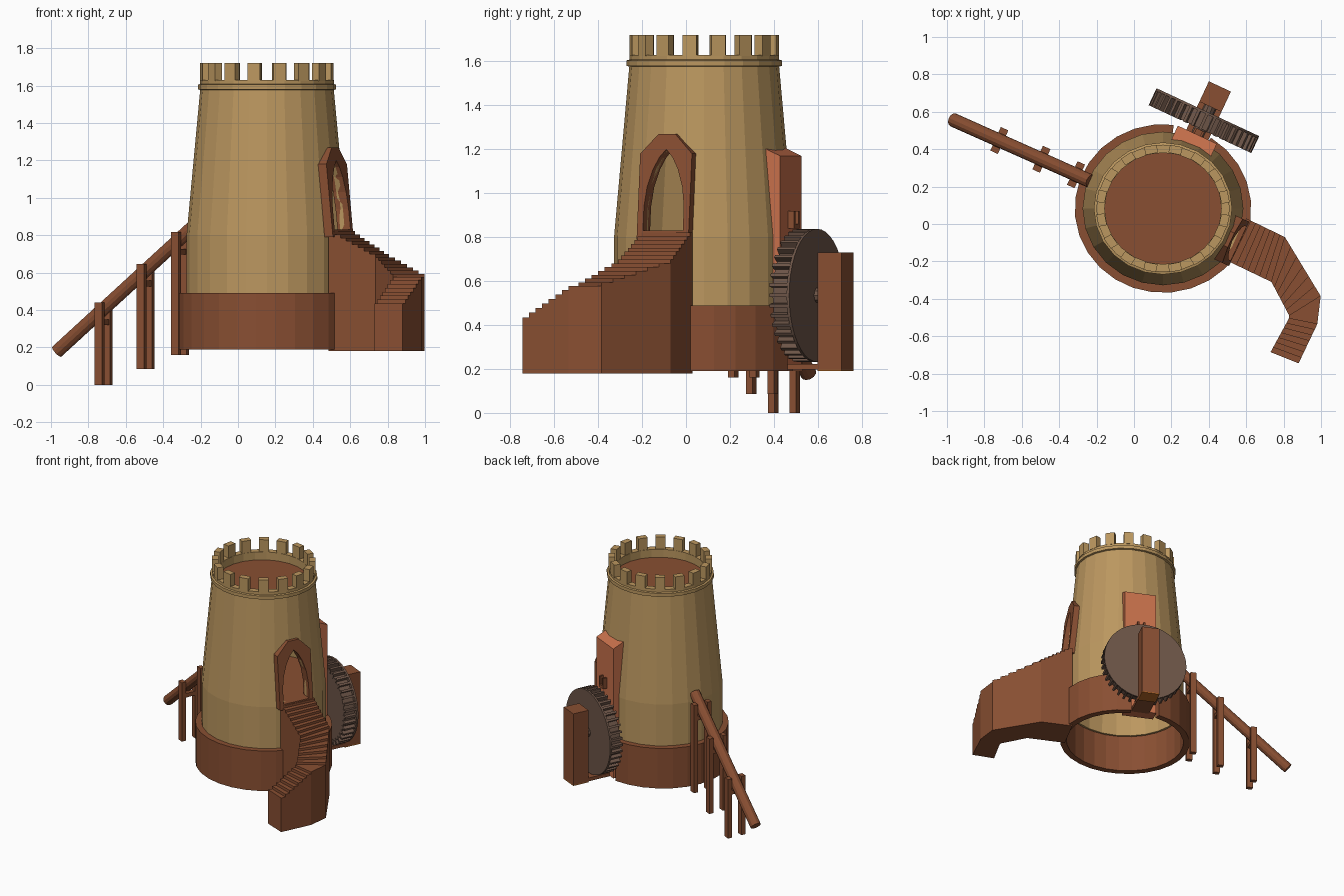
import bpy, bmesh, math
from mathutils import Matrix, Vector

if "Cube" in bpy.data.objects:
    bpy.data.objects.remove(bpy.data.objects["Cube"])

def material(name, r, g, b):
    m = bpy.data.materials.new(name)
    m.diffuse_color = (r, g, b, 1)
    m.use_nodes = True
    m.node_tree.nodes["Principled BSDF"].inputs["Base Color"].default_value = m.diffuse_color
    return m

TAN = material("tan_stone", 0.50, 0.31, 0.115)
BROWN = material("red_brown", 0.25, 0.078, 0.032)
SALMON = material("salmon_brick", 0.58, 0.165, 0.072)
DARK = material("dark_wood", 0.155, 0.092, 0.065)
ORANGE = material("orange_wood", 0.50, 0.15, 0.02)

CENTRE = Matrix.Translation((0.155, 0.083, 0))
ROUND = CENTRE @ Matrix.Diagonal((1, 0.955, 1, 1))    # slightly oval tower

def side(deg, base=CENTRE):
    """Local frame: x points away from the tower, y sideways."""
    return base @ Matrix.Rotation(math.radians(deg), 4, 'Z')

WHEEL, DOOR = side(65), side(-25)

def make(name, verts, faces, mat, mtx=Matrix()):
    me = bpy.data.meshes.new(name)
    me.from_pydata([mtx @ Vector(v) for v in verts], [], faces)
    bm = bmesh.new()
    bm.from_mesh(me)
    bmesh.ops.recalc_face_normals(bm, faces=bm.faces)
    bm.to_mesh(me)
    bm.free()
    me.materials.append(mat)
    ob = bpy.data.objects.new(name, me)
    bpy.context.collection.objects.link(ob)
    return ob

def loft(name, rings, mat, mtx=Matrix(), loop=False):
    """Skin a list of equal rings; capped unless it loops."""
    n, k = len(rings[0]), len(rings)
    verts = [p for r in rings for p in r]
    faces = []
    for i in range(k if loop else k - 1):
        a, b = i * n, (i + 1) % k * n
        faces += [(a + j, a + (j + 1) % n, b + (j + 1) % n, b + j) for j in range(n)]
    if not loop:
        faces += [tuple(range(n)), tuple(range((k - 1) * n, k * n))]
    return make(name, verts, faces, mat, mtx)

def lathe(name, profile, segs, mat, a0=0.0, sweep=360.0, mtx=ROUND):
    full = sweep >= 360
    rings = []
    for i in range(segs if full else segs + 1):
        a = math.radians(a0 + sweep * i / segs)
        rings.append([(r * math.cos(a), r * math.sin(a), z) for r, z in profile])
    return loft(name, rings, mat, mtx, full)

def box(name, x, y, z, mat, mtx=Matrix(), drop=0.0):
    """Box from ranges; drop lowers the top at the far x side."""
    rings = [[(px, y[0], z[0]), (px, y[1], z[0]), (px, y[1], z[1] - d), (px, y[0], z[1] - d)]
             for px, d in ((x[0], 0), (x[1], drop))]
    return loft(name, rings, mat, mtx)

def disc(name, r, x0, x1, z, segs, mat, mtx):
    """Cylinder lying along local x."""
    rings = [[(x, r * math.cos(2 * math.pi * i / segs), z + r * math.sin(2 * math.pi * i / segs))
              for i in range(segs)] for x in (x0, x1)]
    return loft(name, rings, mat, mtx)

# tower shell, hollow and open below
tower = lathe("tower_wall", [(0.43, 0.47), (0.43, 0.80), (0.357, 1.58), (0.357, 1.63),
                             (0.312, 1.63), (0.312, 1.54), (0.33, 1.52), (0.405, 0.80), (0.41, 0.47)], 24, TAN)
lathe("tower_collar", [(0.35, 1.575), (0.37, 1.58), (0.37, 1.605), (0.35, 1.61)], 24, TAN)
for name, r, z0, z1 in (("roof_floor", 0.318, 1.545, 1.57), ("inner_floor", 0.407, 0.80, 0.83)):
    loft(name, [[(r * math.cos(i * math.pi / 12), r * math.sin(i * math.pi / 12), z) for i in range(24)]
                for z in (z0, z1)], BROWN, ROUND)
for i in range(16):
    box("battlement", (0.312, 0.357), (-0.034, 0.034), (1.625, 1.72), TAN, side(i * 22.5 + 11, ROUND))

# base ring with a gap at the wheel
lathe("base_ring", [(0.425, 0.19), (0.472, 0.19), (0.472, 0.49), (0.425, 0.49)], 26, BROWN, 83, 334)

# door frame and pointed opening
def prism(name, half, r0, r1, lean, mat):
    outline = half + [(-t, z) for t, z in reversed(half) if t > 0]
    rings = [[(r - lean * (z - 0.82), t, z) for t, z in outline] for r in (r0, r1)]
    return loft(name, rings, mat, DOOR)

frame = prism("door_frame", [(0.13, 0.79), (0.13, 1.18), (0.042, 1.27)], 0.37, 0.447, 0.1, BROWN)
cutter = prism("door_cutter", [(0.1, 0.83), (0.1, 0.94), (0.088, 1.03), (0.062, 1.11), (0.032, 1.165), (0, 1.2)],
               0.25, 0.6, 0, BROWN)
for ob in (tower, frame):
    mod = ob.modifiers.new("doorway", 'BOOLEAN')
    mod.object = cutter
    mod.operation = 'DIFFERENCE'
    mod.solver = 'EXACT'
    bpy.context.view_layer.objects.active = ob
    bpy.ops.object.modifier_apply(modifier=mod.name)
bpy.data.objects.remove(cutter)

# curved stair: outer point, inner point, height, steps to the next row
rows = [((0.60, 0.03), (0.485, -0.19), 0.83, 8),
        ((0.807, -0.07), (0.735, -0.31), 0.69, 6),
        ((0.998, -0.385), (0.83, -0.49), 0.585, 1),
        ((0.98, -0.535), (0.828, -0.505), 0.57, 7),
        ((0.88, -0.745), (0.73, -0.685), 0.425, 0)]
steps = []
for (o0, i0, z0, n), (o1, i1, z1, _) in zip(rows, rows[1:]):
    for s in range(n):
        mix = lambda p, q, f: Vector(p).lerp(Vector(q), f)
        steps.append((mix(o0, o1, s / n), mix(i0, i1, s / n), mix(o0, o1, (s + 1) / n),
                      mix(i0, i1, (s + 1) / n), z0 + (z1 - z0) * (s + 0.5) / n))
verts, faces = [], []
def quad(*pts):
    faces.append(tuple(range(len(verts), len(verts) + 4)))
    verts.extend((p.x, p.y, z) for p, z in pts)
LOW = 0.18
for k, (oa, ia, ob_, ib, z) in enumerate(steps):
    below = steps[k + 1][4] if k + 1 < len(steps) else LOW
    quad((oa, z), (ia, z), (ib, z), (ob_, z))
    quad((ob_, z), (ib, z), (ib, below), (ob_, below))
    quad((oa, LOW), (oa, z), (ob_, z), (ob_, LOW))
    quad((ia, z), (ia, LOW), (ib, LOW), (ib, z))
    quad((oa, LOW), (ob_, LOW), (ib, LOW), (ia, LOW))
make("stair", verts, faces, BROWN)

# mill chimney with sloping top and a small spout
box("mill_chimney", (0.345, 0.435), (-0.115, 0.115), (0.20, 1.21), SALMON, WHEEL, 0.04)
for y in (-0.028, 0.016):
    box("spout_cheek", (0.43, 0.465), (y, y + 0.012), (0.84, 0.92), BROWN, WHEEL)
box("spout_floor", (0.43, 0.465), (-0.028, 0.028), (0.84, 0.86), BROWN, WHEEL)

# water wheel, axle and stand
HUB = 0.535
disc("wheel_drum", 0.275, 0.472, 0.56, HUB, 40, DARK, WHEEL)
disc("wheel_face", 0.303, 0.555, 0.568, HUB, 40, DARK, WHEEL)
disc("wheel_axle", 0.035, 0.42, 0.62, HUB, 10, DARK, WHEEL)
for i in range(40):
    spin = WHEEL @ Matrix.Translation((0, 0, HUB)) @ Matrix.Rotation(i * math.pi / 20, 4, 'X')
    box("wheel_paddle", (0.468, 0.557), (-0.008, 0.008), (0.26, 0.303), DARK, spin)
box("wheel_stand", (0.60, 0.72), (-0.065, 0.065), (0.197, 0.73), BROWN, WHEEL)
box("stand_foot", (0.42, 0.61), (-0.065, 0.065), (0.197, 0.222), BROWN, WHEEL)
box("stand_sole", (0.60, 0.72), (-0.065, 0.065), (0.19, 0.197), ORANGE, WHEEL)

# sloping pipe and its paired posts
p0, p1 = Vector((-0.968, 0.557, 0.178)), Vector((-0.23, 0.228, 0.855))
axis = p1 - p0
pipe = Matrix.Translation(p0) @ axis.to_track_quat('X', 'Z').to_matrix().to_4x4()
disc("water_pipe", 0.037, 0, axis.length, 0, 12, BROWN, pipe)
heading = math.atan2(axis.y, axis.x)
for x, foot in ((-0.72, 0.0), (-0.495, 0.085), (-0.31, 0.16)):
    p = p0 + axis * ((x - p0.x) / axis.x)
    spot = Matrix.Translation((p.x, p.y, 0)) @ Matrix.Rotation(heading, 4, 'Z')
    for s in (-1, 1):
        box("pipe_post", (-0.022, 0.022), (s * 0.053 - 0.016, s * 0.053 + 0.016), (foot, p.z + 0.035), BROWN, spot)
    box("post_tie", (-0.018, 0.018), (-0.05, 0.05), (p.z - 0.085, p.z - 0.055), BROWN, spot)
